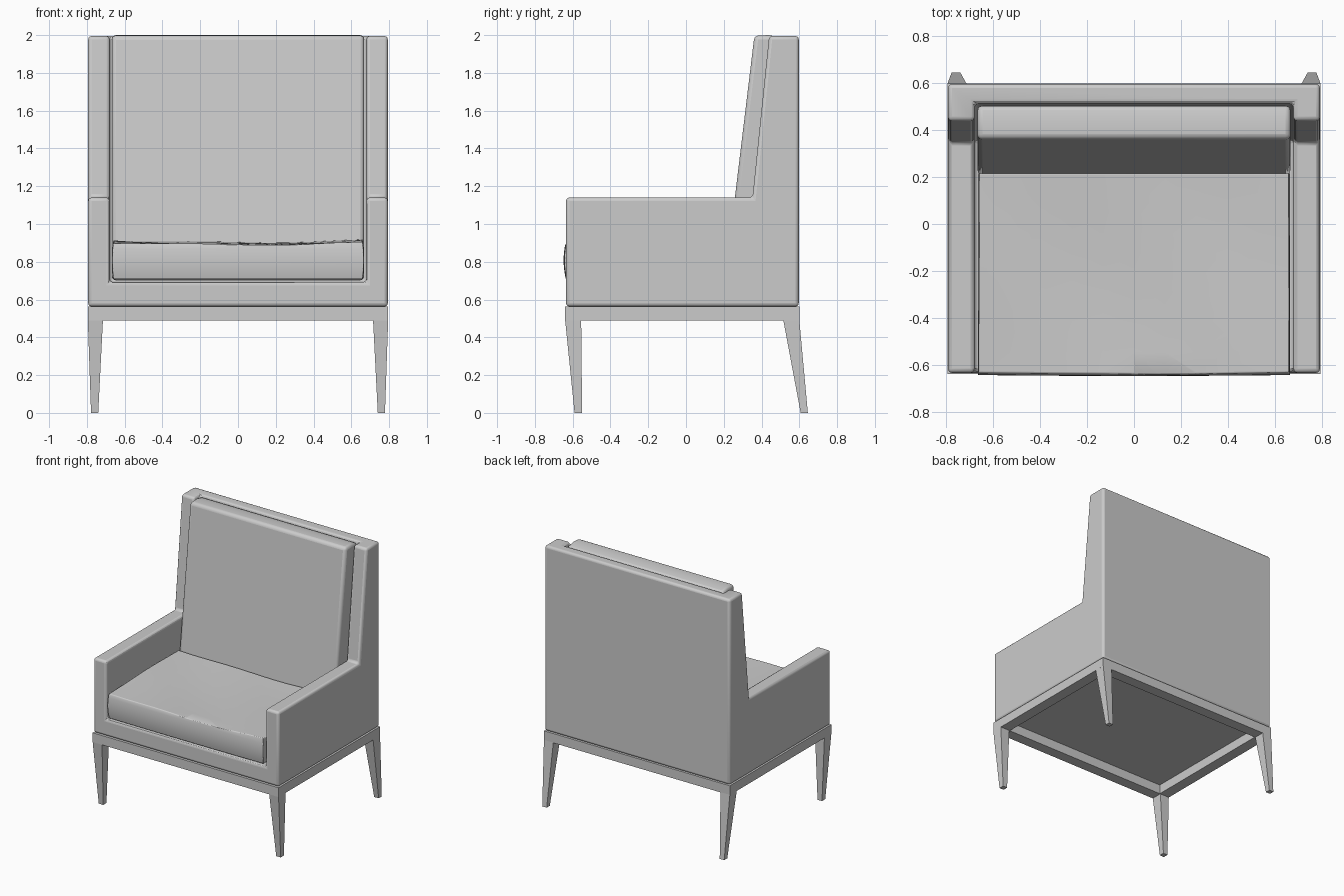
import bpy, bmesh, math

if "Cube" in bpy.data.objects:
    bpy.data.objects.remove(bpy.data.objects["Cube"])


def finish(name, bm, bevel=0.0, segments=3):
    bmesh.ops.recalc_face_normals(bm, faces=bm.faces)
    me = bpy.data.meshes.new(name)
    bm.to_mesh(me)
    bm.free()
    ob = bpy.data.objects.new(name, me)
    bpy.context.collection.objects.link(ob)
    if bevel:
        add_bevel(ob, bevel, segments)
    return ob


def add_bevel(ob, width, segments=3):
    m = ob.modifiers.new("bevel", 'BEVEL')
    m.width, m.segments = width, segments
    m.limit_method, m.angle_limit = 'ANGLE', math.radians(40)


def smooth(ob):
    bpy.ops.object.select_all(action='DESELECT')
    ob.select_set(True)
    bpy.context.view_layer.objects.active = ob
    bpy.ops.object.shade_smooth_by_angle(angle=math.radians(35))


def side_profile(name, pts, half_width, bevel=0.0):
    """Extrude a (y, z) outline across x."""
    bm = bmesh.new()
    face = bm.faces.new([bm.verts.new((-half_width, y, z)) for y, z in pts])
    ext = bmesh.ops.extrude_face_region(bm, geom=[face])
    moved = [v for v in ext["geom"] if isinstance(v, bmesh.types.BMVert)]
    bmesh.ops.translate(bm, verts=moved, vec=(2 * half_width, 0, 0))
    return finish(name, bm, bevel)


def loft(bm, rings, closed=False):
    """Join rings of points; closed links the last ring to the first."""
    vs = [[bm.verts.new(p) for p in r] for r in rings]
    n = len(vs[0])
    pairs = list(zip(vs, vs[1:])) + ([(vs[-1], vs[0])] if closed else [])
    for a, b in pairs:
        for i in range(n):
            bm.faces.new((a[i], a[(i + 1) % n], b[(i + 1) % n], b[i]))
    if not closed:
        bm.faces.new(vs[0])
        bm.faces.new(vs[-1])


def rect(x0, x1, y0, y1, z):
    return [(x0, y0, z), (x1, y0, z), (x1, y1, z), (x0, y1, z)]


# Upholstered shell: arms, wings and back hollowed out by one cutter
shell = side_profile("upholstered_shell", [
    (-0.635, 0.563), (0.597, 0.563), (0.597, 1.995),
    (0.44, 1.995), (0.352, 1.14), (-0.635, 1.14)], 0.793)
cutter = side_profile("shell_cutter", [
    (-0.9, 0.693), (0.362, 0.693), (0.527, 2.1), (-0.9, 2.1)], 0.68)
cutter.hide_render = True
cutter.hide_viewport = True
cut = shell.modifiers.new("hollow", 'BOOLEAN')
cut.object, cut.operation, cut.solver = cutter, 'DIFFERENCE', 'EXACT'
add_bevel(shell, 0.018)
smooth(shell)

# Reclined back cushion
smooth(side_profile("back_cushion", [
    (0.207, 0.71), (0.345, 0.70), (0.507, 1.985), (0.44, 2.0), (0.362, 1.997)],
    0.668, 0.022))

# Seat cushion with a soft, worn top
bm = bmesh.new()
bmesh.ops.create_cube(bm, size=2)
bmesh.ops.subdivide_edges(bm, edges=bm.edges[:], cuts=9, use_grid_fill=True)
for v in bm.verts:
    x, y, z = v.co
    px = x * (0.66 + 0.006 * (1 - z * z))
    py = -0.208 + 0.424 * y
    if y < -0.99:
        py -= 0.012 * (1 - z * z) + 0.004 * (1 - x * x)
    pz = 0.808 + 0.1 * z
    if z > 0.99:
        dip = (1 - x * x) * (0.6 + 0.4 * (1 - y * y))
        pz += 0.006 * y - 0.018 * dip + 0.004 * math.sin(5 * x + 3 * y)
    v.co = (px, py, pz)
smooth(finish("seat_cushion", bm, 0.025))

# Base frame ring
bm = bmesh.new()
inner, outer = (-0.71, 0.71, -0.555, 0.515), (-0.795, 0.795, -0.64, 0.6)
loft(bm, [rect(*outer, 0.49), rect(*outer, 0.562),
          rect(*inner, 0.562), rect(*inner, 0.49)], closed=True)
finish("base_frame", bm)

# Tapered splayed legs
for place, top, foot in (("front", (-0.64, -0.555), (-0.59, -0.55)),
                         ("back", (0.515, 0.6), (0.607, 0.645))):
    for side, s in (("left", -1), ("right", 1)):
        bm = bmesh.new()
        loft(bm, [rect(s * 0.74, s * 0.778, *foot, 0),
                  rect(s * 0.715, s * 0.795, *top, 0.492)])
        finish(f"{place}_{side}_leg", bm)
